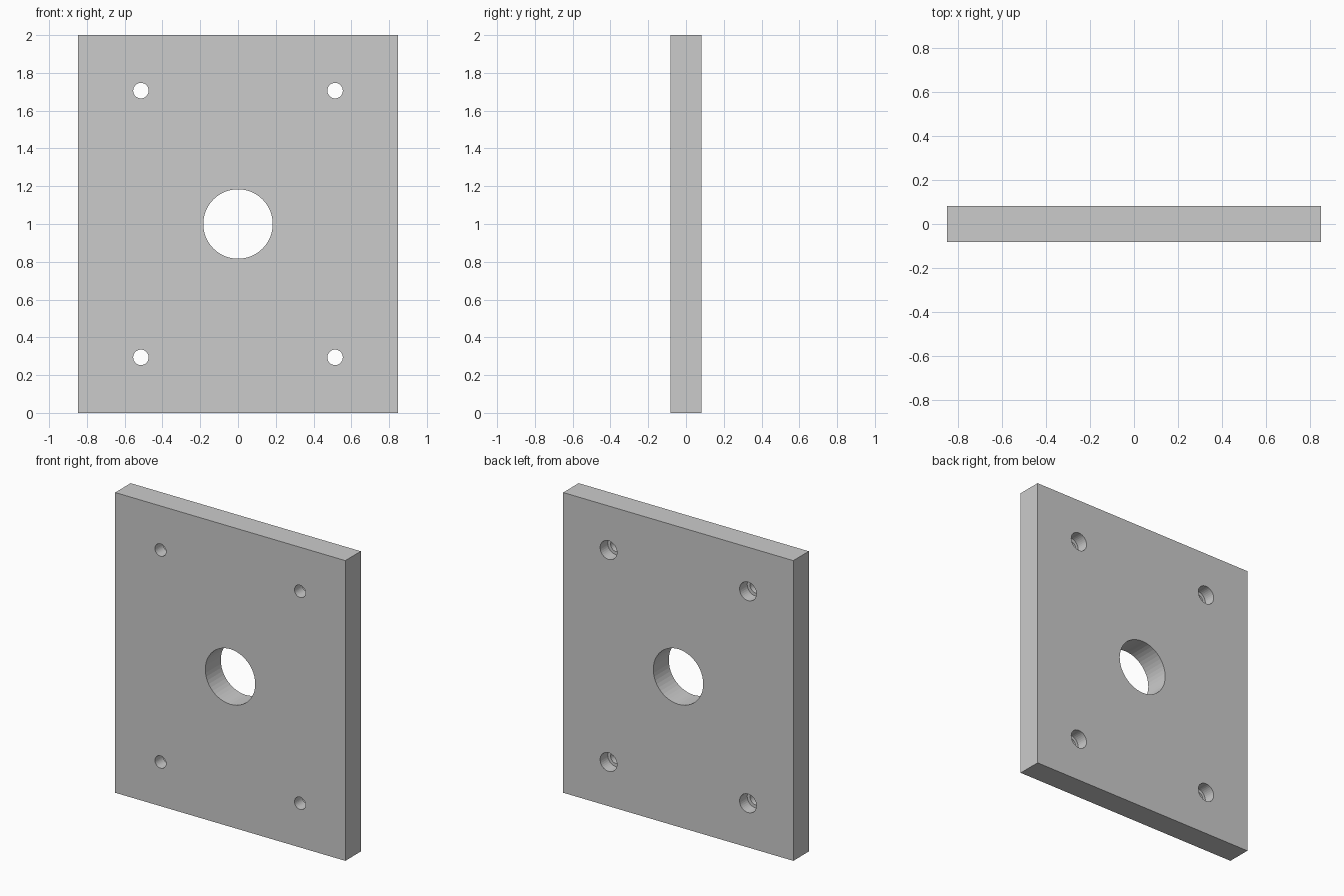
import bpy
from math import pi

if "Cube" in bpy.data.objects:
    bpy.data.objects.remove(bpy.data.objects["Cube"])

W, T, H = 1.696, 0.163, 2.0      # plate width, thickness, height
BORE_DEPTH = 0.08                # counterbore depth from the back face


def cut(target, x, z, radius, y0, y1, sides):
    """Drill a round hole along y between y0 and y1."""
    bpy.ops.mesh.primitive_cylinder_add(
        vertices=sides, radius=radius, depth=y1 - y0,
        location=(x, (y0 + y1) / 2, z), rotation=(pi / 2, 0, 0))
    cutter = bpy.context.object
    cutter.name = "hole_cutter"
    cutter.hide_render = True
    mod = target.modifiers.new("hole", 'BOOLEAN')
    mod.operation = 'DIFFERENCE'
    mod.solver = 'EXACT'
    mod.object = cutter
    bpy.context.view_layer.objects.active = target
    bpy.ops.object.modifier_apply(modifier=mod.name)
    bpy.data.objects.remove(cutter, do_unlink=True)


# Flat rectangular plate
bpy.ops.mesh.primitive_cube_add(size=1, location=(0, 0, H / 2))
plate = bpy.context.object
plate.name = "mounting_plate"
plate.scale = (W, T, H)
bpy.ops.object.transform_apply(location=True, rotation=True, scale=True)

# Large central through hole
cut(plate, 0, H / 2, 0.184, -T, T, 48)

# Four screw holes, counterbored from the back
for sx in (-1, 1):
    for sz in (-1, 1):
        x, z = sx * 0.514, H / 2 + sz * 0.706
        cut(plate, x, z, 0.041, -T, T, 32)
        cut(plate, x, z, 0.062, T / 2 - BORE_DEPTH, T, 32)
